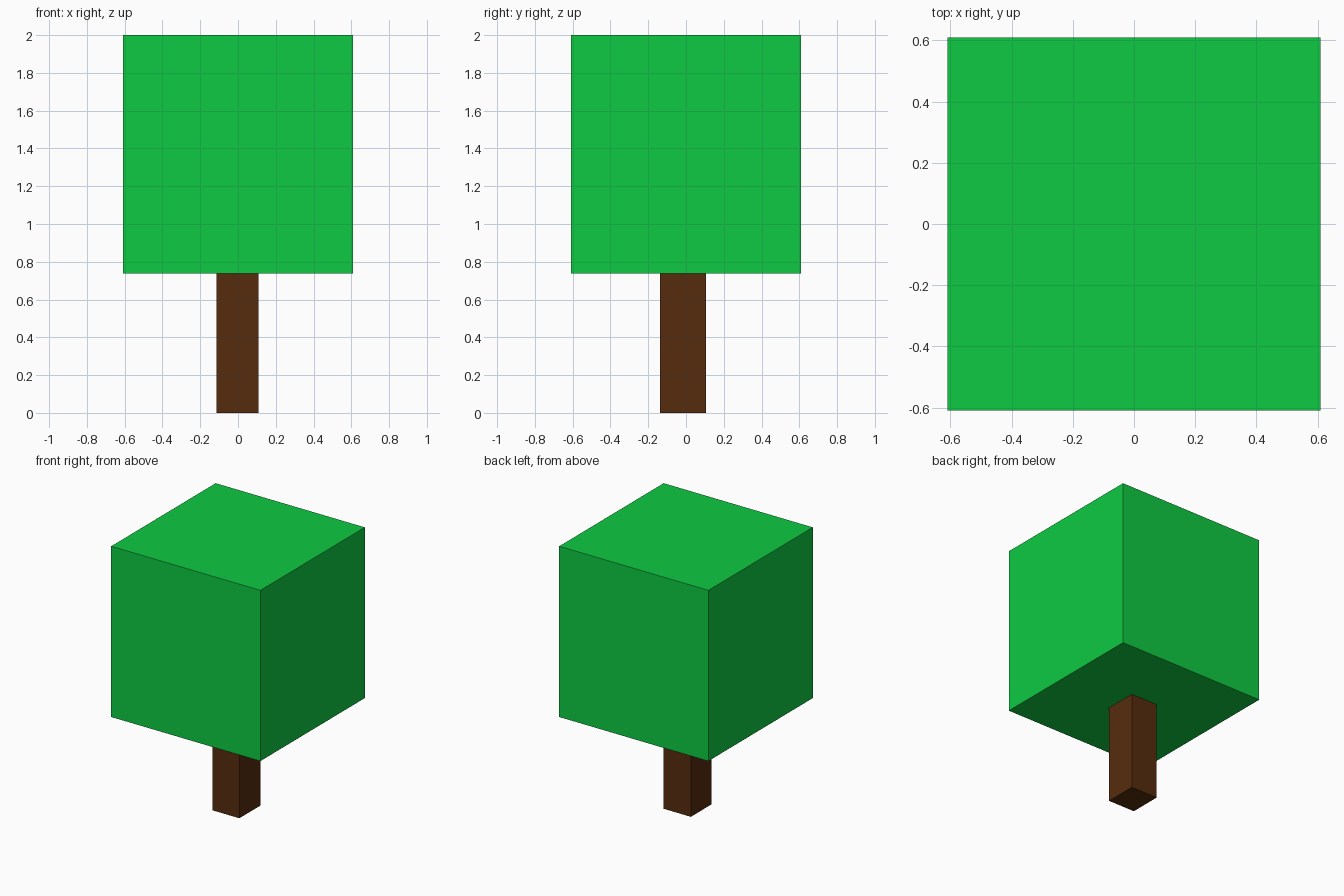
import bpy

if "Cube" in bpy.data.objects:
    bpy.data.objects.remove(bpy.data.objects["Cube"])


def material(name, color):
    mat = bpy.data.materials.new(name)
    mat.diffuse_color = (*color, 1.0)
    mat.use_nodes = True
    mat.node_tree.nodes["Principled BSDF"].inputs["Base Color"].default_value = mat.diffuse_color
    return mat


def box(name, low, high, mat):
    """Box spanning two opposite corners."""
    centre = [(a + b) / 2 for a, b in zip(low, high)]
    bpy.ops.mesh.primitive_cube_add(size=1, location=centre)
    obj = bpy.context.object
    obj.name = name
    obj.scale = [b - a for a, b in zip(low, high)]
    bpy.ops.object.transform_apply(location=False, rotation=False, scale=True)
    obj.data.materials.append(mat)
    return obj


leaf_green = material("leaf green", (0.0044, 0.591, 0.0545))
bark_brown = material("bark brown", (0.0931, 0.0252, 0.0044))

# Trunk, slightly off centre
box("trunk", (-0.114, -0.138, 0.0), (0.108, 0.106, 0.737), bark_brown)

# Leafy crown
box("crown", (-0.61, -0.61, 0.737), (0.61, 0.61, 2.0), leaf_green)
